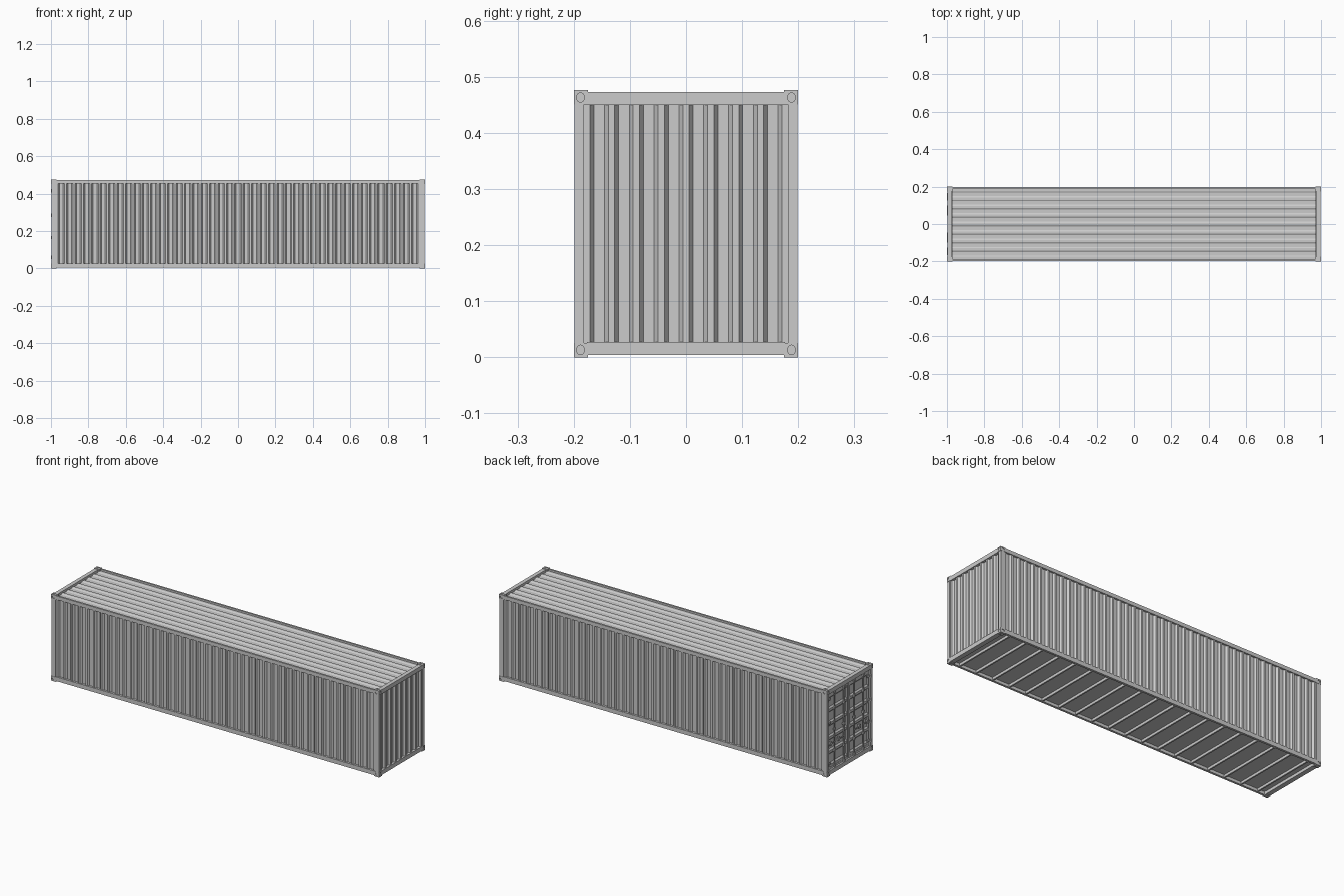
import bpy, bmesh, math
from mathutils import Matrix, Vector

if "Cube" in bpy.data.objects:
    bpy.data.objects.remove(bpy.data.objects["Cube"])

MID = 0.238  # half height, used as mirror centre


def finish(bm, name, mirror=None, bevel=0):
    bmesh.ops.recalc_face_normals(bm, faces=bm.faces)
    me = bpy.data.meshes.new(name)
    bm.to_mesh(me)
    bm.free()
    ob = bpy.data.objects.new(name, me)
    bpy.context.collection.objects.link(ob)
    if mirror:
        me.transform(Matrix.Translation((0, 0, -MID)))
        ob.location.z = MID
    if bevel:
        b = ob.modifiers.new("Bevel", 'BEVEL')
        b.width = bevel
        b.segments = 1
    if mirror:
        m = ob.modifiers.new("Mirror", 'MIRROR')
        m.use_axis = [a in mirror for a in "xyz"]
        m.use_mirror_merge = False
    return ob


def add_box(bm, x, y, z):
    c = Vector(((x[0] + x[1]) / 2, (y[0] + y[1]) / 2, (z[0] + z[1]) / 2))
    s = (abs(x[1] - x[0]), abs(y[1] - y[0]), abs(z[1] - z[0]), 1)
    bmesh.ops.create_cube(bm, size=1, matrix=Matrix.Translation(c) @ Matrix.Diagonal(s))


def boxes(name, specs, mirror=None, bevel=0):
    bm = bmesh.new()
    for s in specs:
        add_box(bm, *s)
    return finish(bm, name, mirror, bevel)


def add_rod(bm, loc, radii, depth, axis, sides=24):
    rot = {'x': Matrix.Rotation(math.pi / 2, 4, 'Y'),
           'y': Matrix.Rotation(math.pi / 2, 4, 'X'), 'z': Matrix()}[axis]
    bmesh.ops.create_cone(bm, cap_ends=True, segments=sides, radius1=1, radius2=1, depth=depth,
                          matrix=Matrix.Translation(loc) @ Matrix.Diagonal((*radii, 1)) @ rot)


def ribs(half, count, wide, slope, depth):
    """Trapezoid wave from -half to half: (distance, inset) points."""
    pitch = 2 * (half - 0.006) / count
    pts = [(-half, 0)]
    for i in range(count):
        c = -half + 0.006 + pitch * (i + 0.5)
        h = wide / 2
        pts += [(c - h - slope, 0), (c - h, depth), (c + h, depth), (c + h + slope, 0)]
    return pts + [(half, 0)]


def sheet(name, pts, place, lo, hi, mirror=None):
    """Sweep a corrugated profile between lo and hi."""
    bm = bmesh.new()
    rows = [[bm.verts.new(place(d, o, e)) for e in (lo, hi)] for d, o in pts]
    for a, b in zip(rows, rows[1:]):
        bm.faces.new((a[0], a[1], b[1], b[0]))
    return finish(bm, name, mirror)


# Corner castings with oval lock pockets
castings = boxes("corner_castings", [((0.970, 1), (0.175, 0.2), (0.4505, 0.476))], "xyz")
bm = bmesh.new()
add_rod(bm, (1, 0.188, 0.463 - MID), (0.006, 0.0068, 0.0085), 1, 'x')
add_rod(bm, (0.985, 0.2, 0.463 - MID), (0.0085, 0.006, 0.0068), 1, 'y')
add_rod(bm, (0.985, 0.188, 0.476 - MID), (0.0085, 0.0065, 0.006), 1, 'z')
cutter = finish(bm, "casting_cutter")
cutter.location.z = MID
cutter.hide_render = True
cutter.hide_viewport = True
cut = castings.modifiers.new("Pockets", 'BOOLEAN')
cut.operation = 'DIFFERENCE'
cut.object = cutter
cut.solver = 'EXACT'
castings.modifiers.move(1, 0)

# Frame: posts, side rails and end beams
boxes("corner_posts", [((0.972, 0.998), (0.182, 0.199), (0.025, 0.451))], "xy")
boxes("side_rails", [((-0.971, 0.971), (0.188, 0.198), (0.453, 0.473)),
                     ((-0.971, 0.971), (0.186, 0.198), (0.004, 0.027))], "y")
boxes("end_beams", [((0.976, 0.998), (-0.176, 0.176), (0.450, 0.473)),
                    ((0.972, 0.998), (-0.176, 0.176), (0.004, 0.027))], "x")

# Corrugated side walls, end wall and roof
sheet("side_walls", ribs(0.973, 43, 0.019, 0.008, 0.010),
      lambda d, o, e: (d, 0.195 - o, e), 0.02, 0.462, "y")
sheet("front_end_wall", ribs(0.183, 8, 0.019, 0.007, 0.010),
      lambda d, o, e: (0.994 - o, d, e), 0.02, 0.456)
sheet("roof", ribs(0.187, 8, 0.019, 0.007, 0.004),
      lambda d, o, e: (e, d, 0.464 - o), -0.974, 0.974)

# Floor and cross members
boxes("floor", [((-0.975, 0.975), (-0.188, 0.188), (0.020, 0.026))])
n = 19
boxes("cross_members", [((x - 0.004, x + 0.004), (-0.187, 0.187), (0.006, 0.021))
                        for x in [-0.93 + 1.86 * i / (n - 1) for i in range(n)]])

# Door leaves: flat rim with horizontally ribbed panel
boxes("door_rims", [((-0.990, -0.980), (0.002, 0.014), (0.028, 0.449)),
                    ((-0.990, -0.980), (0.170, 0.181), (0.028, 0.449)),
                    ((-0.990, -0.980), (0.014, 0.170), (0.028, 0.040)),
                    ((-0.990, -0.980), (0.014, 0.170), (0.437, 0.449))], "y")
sheet("door_panels", ribs(0.199, 5, 0.048, 0.008, 0.007),
      lambda d, o, e: (-0.989 + o, e, MID + 0.0005 + d), 0.013, 0.171, "y")

# Locking rods with guides, cam ends and handles
bm = bmesh.new()
for y in (0.045, 0.125):
    add_rod(bm, (-0.993, y, MID), (0.003, 0.003, 1), 0.43, 'z', 12)
    for z in (0.034, 0.12, 0.238, 0.356, 0.442):
        add_box(bm, (-0.998, -0.987), (y - 0.007, y + 0.007), (z - 0.005, z + 0.005))
rods = finish(bm, "locking_rods", "y")
boxes("door_handles", [((-0.999, -0.995), (0.045, 0.098), (0.168, 0.173)),
                       ((-0.999, -0.995), (0.125, 0.165), (0.168, 0.173)),
                       ((-0.998, -0.987), (0.084, 0.096), (0.160, 0.180)),
                       ((-0.998, -0.987), (0.155, 0.167), (0.160, 0.180))], "y")

# Hinges on the posts
bm = bmesh.new()
for z in (0.06, 0.165, 0.285, 0.415):
    add_rod(bm, (-0.997, 0.183, z), (0.003, 0.003, 1), 0.018, 'z', 12)
    add_box(bm, (-0.994, -0.989), (0.158, 0.183), (z - 0.006, z + 0.006))
finish(bm, "door_hinges", "y")
